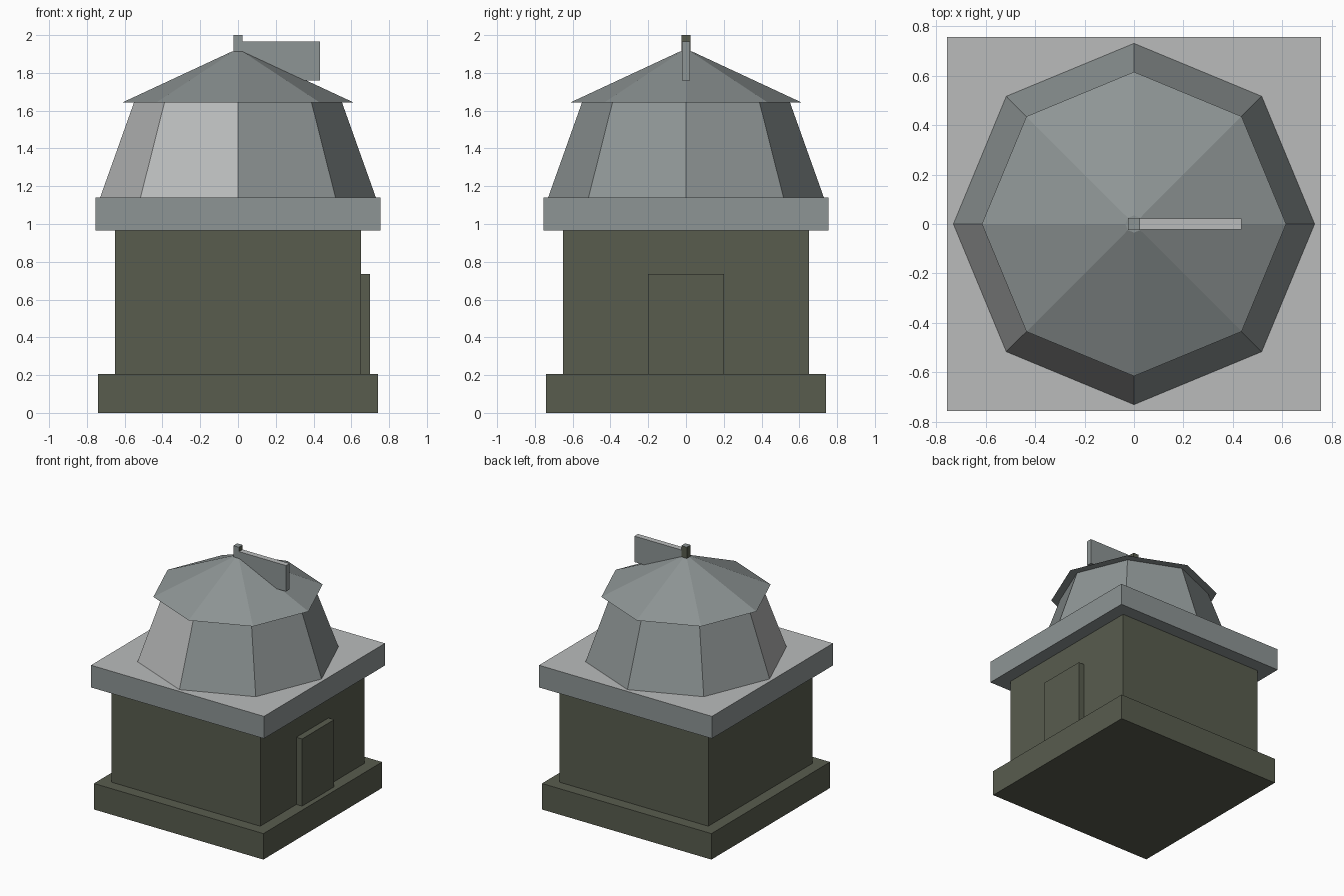
import bpy
from math import pi

cube = bpy.data.objects.get("Cube")
if cube:
    bpy.data.objects.remove(cube, do_unlink=True)


def material(name, rgb):
    mat = bpy.data.materials.new(name)
    mat.use_nodes = True
    color = (*rgb, 1)
    mat.diffuse_color = color
    mat.node_tree.nodes["Principled BSDF"].inputs["Base Color"].default_value = color
    return mat


olive = material("dark_olive", (0.098, 0.107, 0.076))
grey = material("slate_grey", (0.27, 0.30, 0.30))
light = material("light_grey", (0.49, 0.50, 0.50))


def finish(name, mats, rule=None):
    """Name the active object, apply its transform and colour its faces."""
    obj = bpy.context.object
    obj.name = name
    bpy.ops.object.transform_apply(location=True, rotation=True, scale=True)
    for mat in mats:
        obj.data.materials.append(mat)
    if rule:
        for face in obj.data.polygons:
            face.material_index = rule(face)
    return obj


def box(name, x, y, z, mats, rule=None):
    """Box between (min, max) pairs."""
    spans = (x, y, z)
    bpy.ops.mesh.primitive_cube_add(size=1, location=[(a + b) / 2 for a, b in spans])
    bpy.context.object.scale = [b - a for a, b in spans]
    return finish(name, mats, rule)


def octagon(name, r_low, r_high, z_low, z_high, mats, rule=None):
    """Tapered eight-sided solid with corners on the axes."""
    bpy.ops.mesh.primitive_cone_add(vertices=8, radius1=r_low, radius2=r_high,
                                    depth=z_high - z_low,
                                    location=(0, 0, (z_low + z_high) / 2),
                                    rotation=(0, 0, pi / 2))
    return finish(name, mats, rule)


def square(half):
    return (-half, half)


def top_face(face):
    return int(face.normal.z > 0.9)


def front_right_panel(face):
    n = face.normal
    return int(abs(n.z) < 0.9 and n.x < -0.1 and n.y < -0.1)


# Square building
box("plinth", square(0.74), square(0.74), (0, 0.205), [olive])
box("walls", square(0.65), square(0.65), (0.205, 0.965), [olive])
box("door", (0.64, 0.70), square(0.20), (0.205, 0.735), [olive])
box("ledge", square(0.755), square(0.755), (0.965, 1.14), [grey, light], top_face)

# Eight-sided drum with two lighter panels, and its roof
octagon("drum", 0.73, 0.55, 1.14, 1.645, [grey, light], front_right_panel)
octagon("roof", 0.615, 0.035, 1.642, 1.912, [grey])

# Weather vane
box("vane_post", square(0.024), square(0.024), (1.89, 2.0), [olive, grey],
    lambda f: int(f.normal.z > 0.9 or f.normal.y < -0.9))
box("vane_blade", (0.02, 0.435), square(0.022), (1.76, 1.965), [grey, light], top_face)
